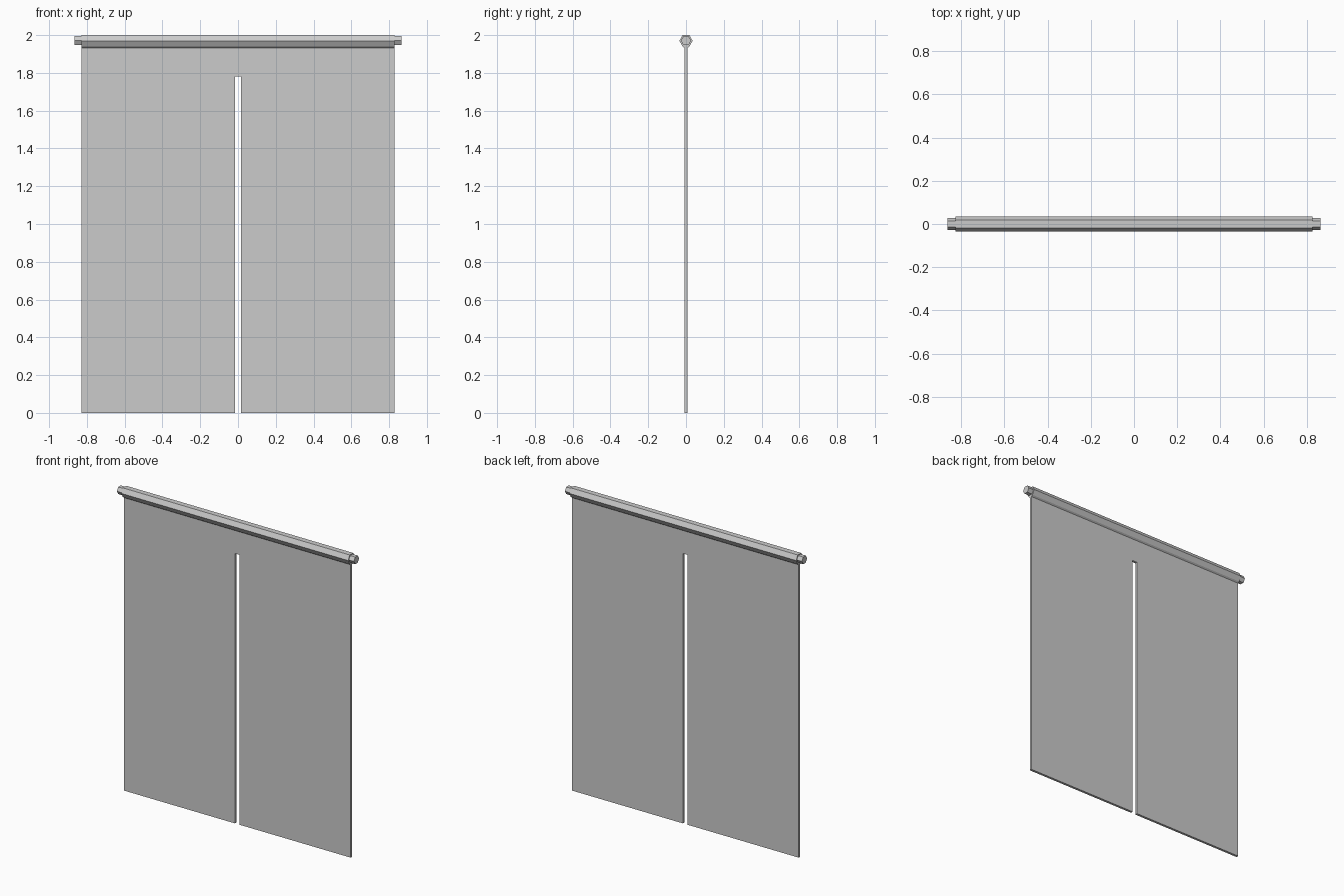
import bpy, bmesh, math
from mathutils import Vector

if "Cube" in bpy.data.objects:
    bpy.data.objects.remove(bpy.data.objects["Cube"])


def prism(name, outline, direction):
    """Extrude a closed flat outline along a direction into a solid object."""
    bm = bmesh.new()
    face = bm.faces.new([bm.verts.new(p) for p in outline])
    ext = bmesh.ops.extrude_face_region(bm, geom=[face], use_keep_orig=True)
    moved = [g for g in ext["geom"] if isinstance(g, bmesh.types.BMVert)]
    bmesh.ops.translate(bm, verts=moved, vec=Vector(direction))
    bmesh.ops.recalc_face_normals(bm, faces=bm.faces)
    mesh = bpy.data.meshes.new(name)
    bm.to_mesh(mesh)
    bm.free()
    obj = bpy.data.objects.new(name, mesh)
    bpy.context.collection.objects.link(obj)
    return obj


W = 0.828        # half width of the cloth
T = 0.008        # half thickness of the cloth
SLIT = 0.017     # half width of the centre slit
ROD_Z = 1.97

# Hanging cloth, one sheet split up the middle
right = [(SLIT, 1.78), (SLIT, 0), (W, 0), (W, 1.935)]
left = [(-x, z) for x, z in reversed(right)]
prism("curtain_cloth", [(x, -T, z) for x, z in right + left], (0, 2 * T, 0))

# Six-sided sleeve that narrows into the cloth
half = [(0.018, 2.0), (0.035, ROD_Z), (0.018, 1.94), (T, 1.932)]
profile = half + [(-y, z) for y, z in reversed(half)]
prism("rod_sleeve", [(-W, y, z) for y, z in profile], (2 * W, 0, 0))

# Hanging rod, showing at both ends of the sleeve
ROD = 0.865
hexagon = [(-ROD, 0.027 * math.cos(i * math.pi / 3),
            ROD_Z + 0.001 + 0.027 * math.sin(i * math.pi / 3)) for i in range(6)]
prism("hanging_rod", hexagon, (2 * ROD, 0, 0))
